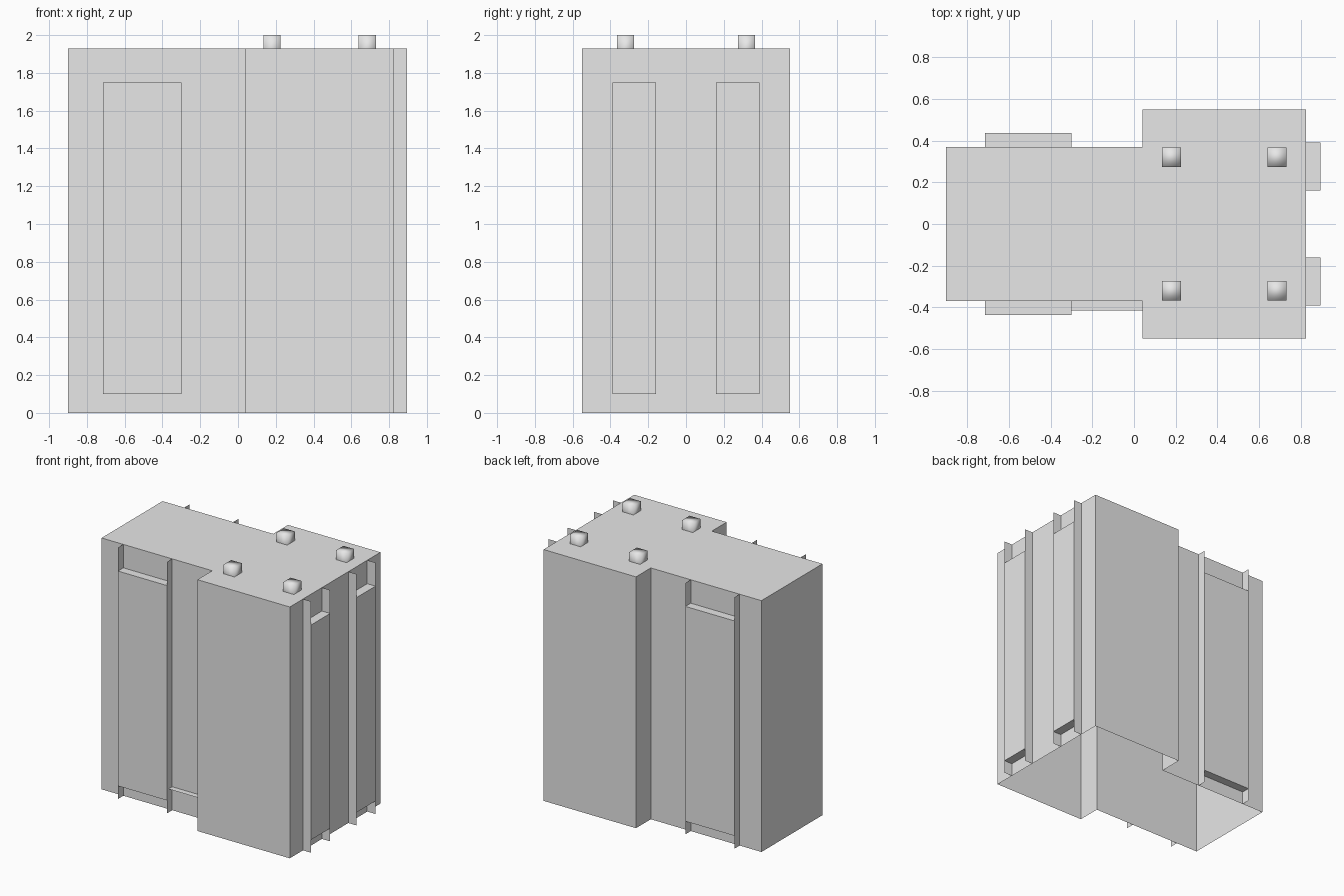
import bpy, bmesh
from mathutils import Vector

cube = bpy.data.objects.get("Cube")
if cube:
    bpy.data.objects.remove(cube, do_unlink=True)

ROOF = 1.93
PANEL_LOW, PANEL_HIGH = 0.1, 1.75

grey = bpy.data.materials.new("plain grey")
grey.use_nodes = True
grey.diffuse_color = (0.8, 0.8, 0.8, 1)
grey.node_tree.nodes["Principled BSDF"].inputs["Base Color"].default_value = (0.8, 0.8, 0.8, 1)


def add_object(name, bm):
    mesh = bpy.data.meshes.new(name)
    bm.to_mesh(mesh)
    bm.free()
    mesh.materials.append(grey)
    obj = bpy.data.objects.new(name, mesh)
    bpy.context.collection.objects.link(obj)
    return obj


def quad(bm, *points):
    return bm.faces.new([bm.verts.new(p) for p in points])


def extrude_open(bm, outline, low, high):
    """Walls and a roof over an outline, with the underside left open."""
    base = [bm.verts.new((x, y, low)) for x, y in outline]
    top = [bm.verts.new((x, y, high)) for x, y in outline]
    for i in range(len(base)):
        j = (i + 1) % len(base)
        bm.faces.new((base[i], base[j], top[j], top[i]))
    bm.faces.new(top)


def window_bay(name, start, along, out, width, depth):
    """A projecting panel between two thin full-height fins."""
    bm = bmesh.new()
    start, along, out = Vector(start), Vector(along) * width, Vector(out) * depth
    up = Vector((0, 0, 1))
    low, high = up * PANEL_LOW, up * PANEL_HIGH
    a, b = start, start + along
    # Panel face, top ledge and underside
    quad(bm, a + out + low, b + out + low, b + out + high, a + out + high)
    quad(bm, a + out + high, b + out + high, b + high, a + high)
    quad(bm, a + low, b + low, b + out + low, a + out + low)
    # Side fins
    quad(bm, a, a + out, a + out + up * ROOF, a + up * ROOF)
    quad(bm, b + out, b, b + up * ROOF, b + out + up * ROOF)
    add_object(name, bm)


# Main block: narrow wing joined to a wider one
half = [(-0.9, -0.37), (0.04, -0.37), (0.04, -0.55), (0.825, -0.55)]
bm = bmesh.new()
extrude_open(bm, half + [(x, -y) for x, y in reversed(half)], 0, ROOF)
add_object("building_walls", bm)

# Window bays on the front, back and left side
window_bay("front_bay", (-0.715, -0.37, 0), (1, 0, 0), (0, -1, 0), 0.415, 0.065)
window_bay("back_bay", (-0.3, 0.37, 0), (-1, 0, 0), (0, 1, 0), 0.415, 0.065)
window_bay("side_bay_front", (0.825, -0.39, 0), (0, 1, 0), (1, 0, 0), 0.23, 0.07)
window_bay("side_bay_back", (0.825, 0.16, 0), (0, 1, 0), (1, 0, 0), 0.23, 0.07)

# Thin canopy over the entrance
bm = bmesh.new()
quad(bm, (-0.3, -0.415, 0.18), (0.04, -0.415, 0.18), (0.04, -0.37, 0.18), (-0.3, -0.37, 0.18))
add_object("entrance_canopy", bm)

# Roof vents with soft shading
for side, x in (("right", 0.18), ("left", 0.685)):
    for end, y in (("front", -0.32), ("back", 0.32)):
        bm = bmesh.new()
        r = 0.046
        extrude_open(bm, [(x - r, y - r), (x + r, y - r), (x + r, y + r), (x - r, y + r)], ROOF, 2.0)
        for face in bm.faces:
            face.smooth = True
        add_object(f"roof_vent_{end}_{side}", bm)
